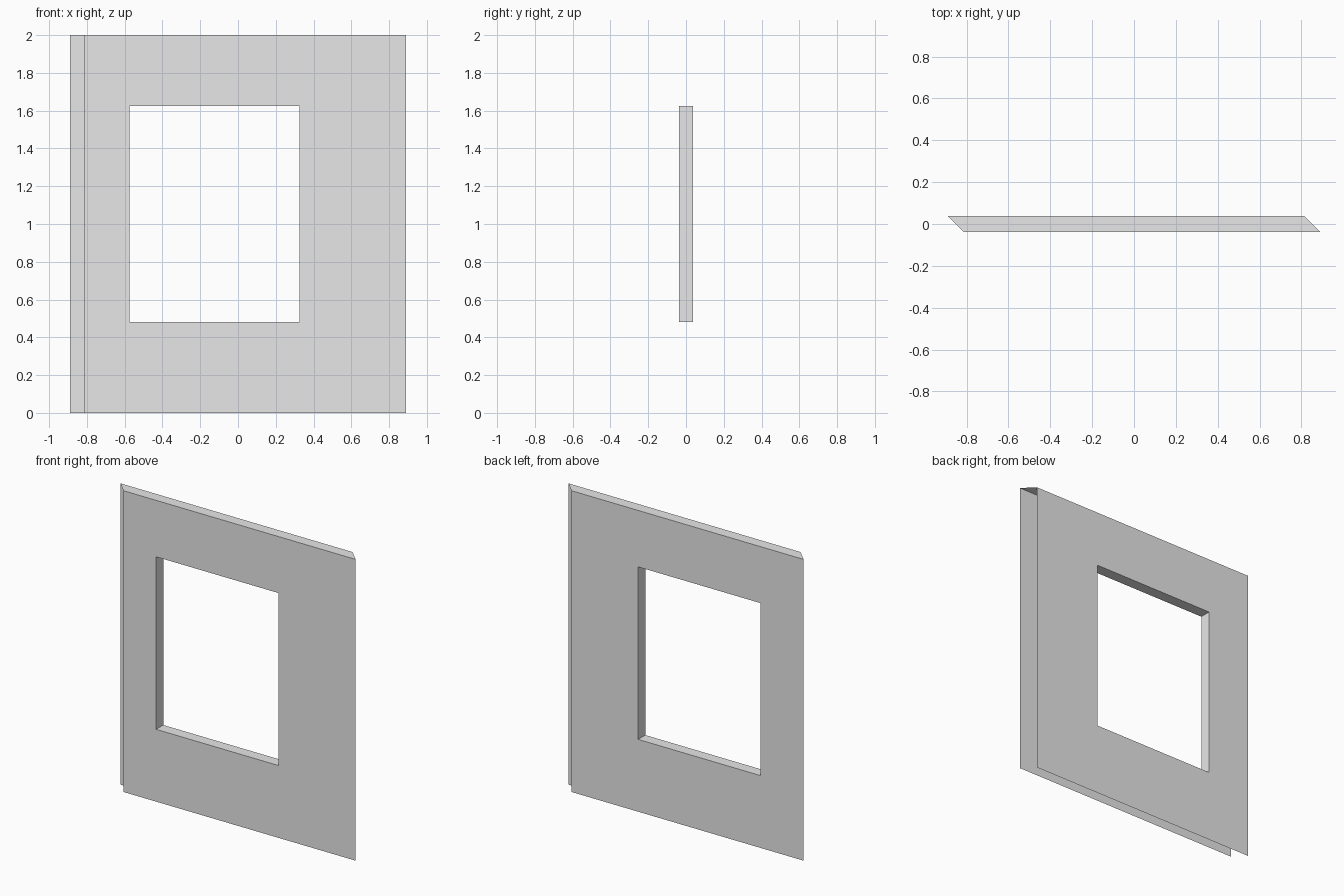
import bpy

cube = bpy.data.objects.get("Cube")
if cube:
    bpy.data.objects.remove(cube, do_unlink=True)

HEIGHT = 2.0
HALF_DEPTH = 0.0375
LONG_END, SHORT_END = 0.89, 0.815      # mitred ends
WINDOW = (-0.575, 0.325, 0.48, 1.625)  # left, right, bottom, top

# Plain plaster colour
plaster = bpy.data.materials.new("plaster_grey")
plaster.use_nodes = True
colour = (0.8, 0.8, 0.8, 1.0)
plaster.diffuse_color = colour
plaster.node_tree.nodes["Principled BSDF"].inputs["Base Color"].default_value = colour


def corners(left, right, bottom, top, y):
    """Rectangle in the wall plane, counter-clockwise from the front."""
    return [(left, y, bottom), (right, y, bottom), (right, y, top), (left, y, top)]


def ring(first, second):
    """Four quads joining two matching rectangles."""
    verts = first + second
    faces = []
    for i in range(4):
        j = (i + 1) % 4
        faces.append((i, j, j + 4, i + 4))
    return verts, faces


def make_part(name, verts, faces, flip=False):
    mesh = bpy.data.meshes.new(name)
    mesh.from_pydata(verts, [], [f[::-1] for f in faces] if flip else faces)
    mesh.materials.append(plaster)
    obj = bpy.data.objects.new(name, mesh)
    bpy.context.collection.objects.link(obj)
    return obj


front_edge = corners(-SHORT_END, LONG_END, 0, HEIGHT, -HALF_DEPTH)
back_edge = corners(-LONG_END, SHORT_END, 0, HEIGHT, HALF_DEPTH)
front_hole = corners(*WINDOW, -HALF_DEPTH)
back_hole = corners(*WINDOW, HALF_DEPTH)

# Wall skins, each with a window opening
make_part("front_panel", *ring(front_edge, front_hole))
make_part("back_panel", *ring(back_edge, back_hole), flip=True)

# Reveal around the window opening
make_part("window_lining", *ring(front_hole, back_hole))

# Top cap; the mitred ends and the underside stay open
make_part("top_cap", [front_edge[3], front_edge[2], back_edge[2], back_edge[3]], [(0, 1, 2, 3)])
